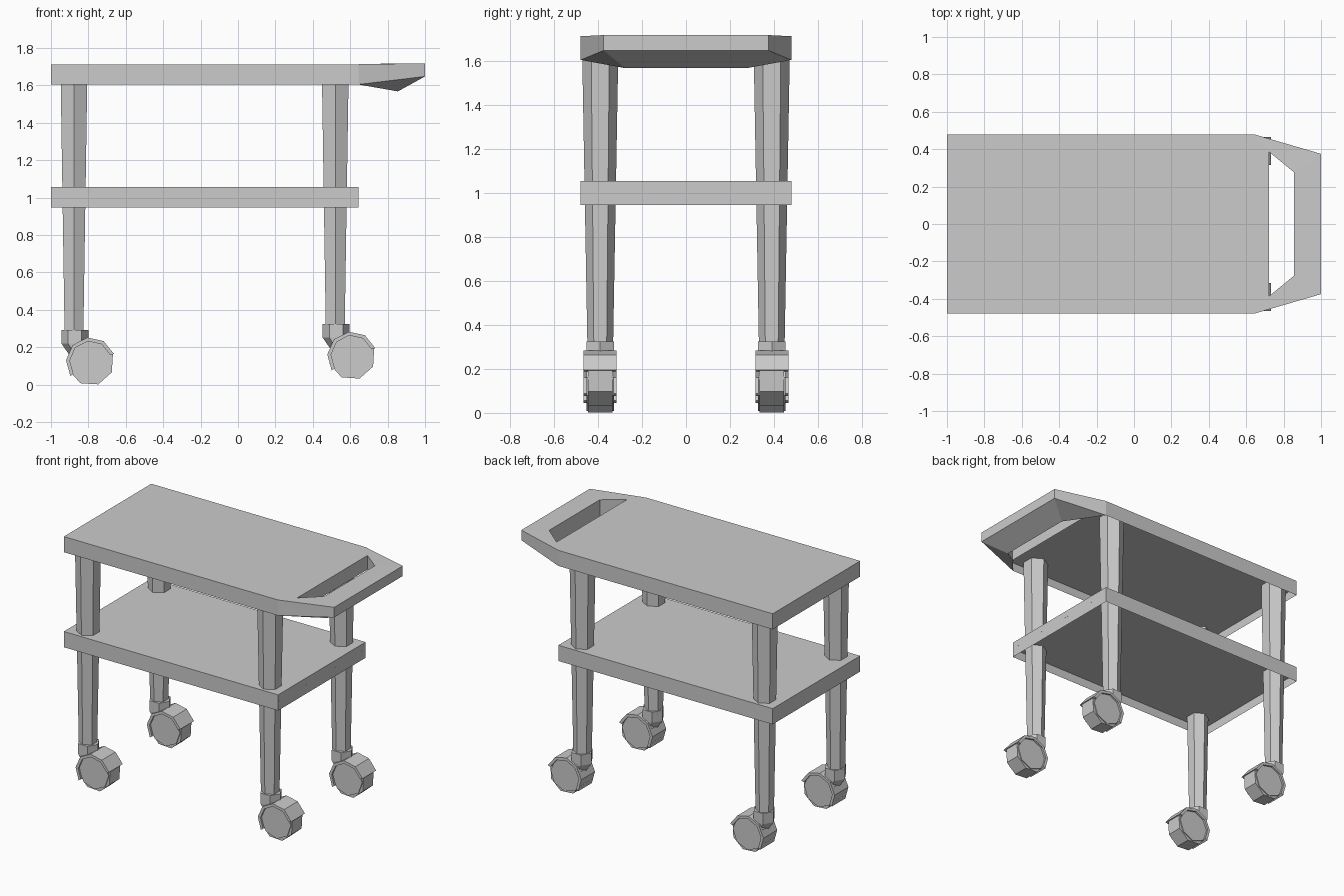
import bpy, bmesh
from math import sin, cos, pi, radians

if "Cube" in bpy.data.objects:
    bpy.data.objects.remove(bpy.data.objects["Cube"])


def finish(name, bm):
    bmesh.ops.recalc_face_normals(bm, faces=bm.faces)
    me = bpy.data.meshes.new(name)
    bm.to_mesh(me)
    bm.free()
    ob = bpy.data.objects.new(name, me)
    bpy.context.collection.objects.link(ob)
    return ob


def loft(name, rings):
    """Skin a closed solid through equal-sized rings of points."""
    bm = bmesh.new()
    loops = [[bm.verts.new(p) for p in r] for r in rings]
    n = len(loops[0])
    for a, b in zip(loops, loops[1:]):
        for i in range(n):
            j = (i + 1) % n
            bm.faces.new((a[i], a[j], b[j], b[i]))
    bm.faces.new(loops[0])
    bm.faces.new(loops[-1])
    return finish(name, bm)


def hexagon(x, y, z, r, turn):
    return [(x + r * cos(turn + i * pi / 3), y + r * sin(turn + i * pi / 3), z)
            for i in range(6)]


def octagon_xz(x, y, z, r, turn):
    return [(x + r * cos(turn + i * pi / 4), y, z + r * sin(turn + i * pi / 4))
            for i in range(8)]


# Top tray with grab handle: hollow half shell, mirrored across y = 0
outline = {  # key: x, y, top z, bottom z
    'back_mid': (-1, 0, 1.713, 1.605), 'back': (-1, .479, 1.713, 1.605),
    'side': (.643, .479, 1.713, 1.605), 'end': (1, .375, 1.718, 1.648),
    'end_mid': (1, 0, 1.718, 1.648), 'slot_a_mid': (.723, 0, 1.713, 1.615),
    'slot_a': (.723, .385, 1.713, 1.615), 'slot_b': (.855, .277, 1.718, 1.568),
    'slot_b_mid': (.855, 0, 1.718, 1.568)}
bm = bmesh.new()
top = {k: bm.verts.new((x, y, t)) for k, (x, y, t, b) in outline.items()}
low = {k: bm.verts.new((x, y, b)) for k, (x, y, t, b) in outline.items()}
arm = ('side', 'slot_a', 'slot_b', 'end')
grip = ('end', 'slot_b', 'slot_b_mid', 'end_mid')
deck = ('back_mid', 'slot_a_mid', 'slot_a', 'side', 'back')
for keys in (arm, grip, deck):
    bm.faces.new([top[k] for k in keys])
for keys in (arm, grip):
    bm.faces.new([low[k] for k in keys])
outer = ('back_mid', 'back', 'side', 'end', 'end_mid')
slot = ('slot_a_mid', 'slot_a', 'slot_b', 'slot_b_mid')
for chain in (outer, slot):
    for a, b in zip(chain, chain[1:]):
        bm.faces.new((top[a], top[b], low[b], low[a]))
tray = finish("top_tray", bm)
mirror = tray.modifiers.new("mirror", 'MIRROR')
mirror.use_axis = (False, True, False)


def underside(name, x_end, y_end, z):
    """Recessed panel closing a tray from below."""
    bm = bmesh.new()
    pts = [(-1, -.479), (-1, .479), (.643, .479), (x_end, y_end),
           (x_end, -y_end), (.643, -.479)]
    bm.faces.new([bm.verts.new((x, y, z)) for x, y in pts])
    me = finish(name, bm).data
    if me.polygons[0].normal.z > 0:
        me.flip_normals()


underside("top_tray_underside", .723, .385, 1.665)
underside("lower_shelf_underside", .6431, .47, 1.008)

# Lower shelf: box open underneath
bm = bmesh.new()
bmesh.ops.create_cube(bm, size=1)
for v in bm.verts:
    v.co = (-.1785 + v.co.x * 1.643, v.co.y * .958, 1.001 + v.co.z * .109)
bottom = [f for f in bm.faces if f.calc_center_median().z < .96]
bmesh.ops.delete(bm, geom=bottom, context='FACES_ONLY')
finish("lower_shelf", bm)

# Legs (split at the shelf) and casters; the handle-end casters sit higher
for end, x, lift in (("back", -.877, 0), ("handle", .52, .031)):
    for side, y in (("left", .39), ("right", -.39)):
        tag = end + "_" + side
        for part, z0, z1 in (("upper", 1.05, 1.67), ("lower", .25, 1.015)):
            loft(part + "_leg_" + tag,
                 [hexagon(x, y, z, .053 + .0178 * z, pi / 6) for z in (z0, z1)])
        # Collar bending down towards the wheel
        loft("caster_collar_" + tag,
             [hexagon(x + .005, y, .293 + lift, .072, 0),
              hexagon(x + .005, y, .22 + lift, .072, 0),
              hexagon(x + .055, y, .13 + lift, .06, 0)])
        # Wheel with slightly proud side discs
        wx, wz = x + .089, .121 + lift
        loft("wheel_tread_" + tag,
             [octagon_xz(wx, y + s * .055, wz, .126, radians(19)) for s in (-1, 1)])
        loft("wheel_disc_" + tag,
             [octagon_xz(wx - .002, y + s * .062, wz + .003, .115, radians(3)) for s in (-1, 1)])
        # Wide fender wrapped over the upper, leg-side half of the wheel
        arc = [radians(19 + 39.2 * i) for i in range(6)]
        path = [(.132, a) for a in arc] + [(.112, a) for a in reversed(arc)]
        loft("wheel_fender_" + tag,
             [[(wx + r * cos(a), y + s * .075, wz + r * sin(a)) for r, a in path]
              for s in (-1, 1)])
